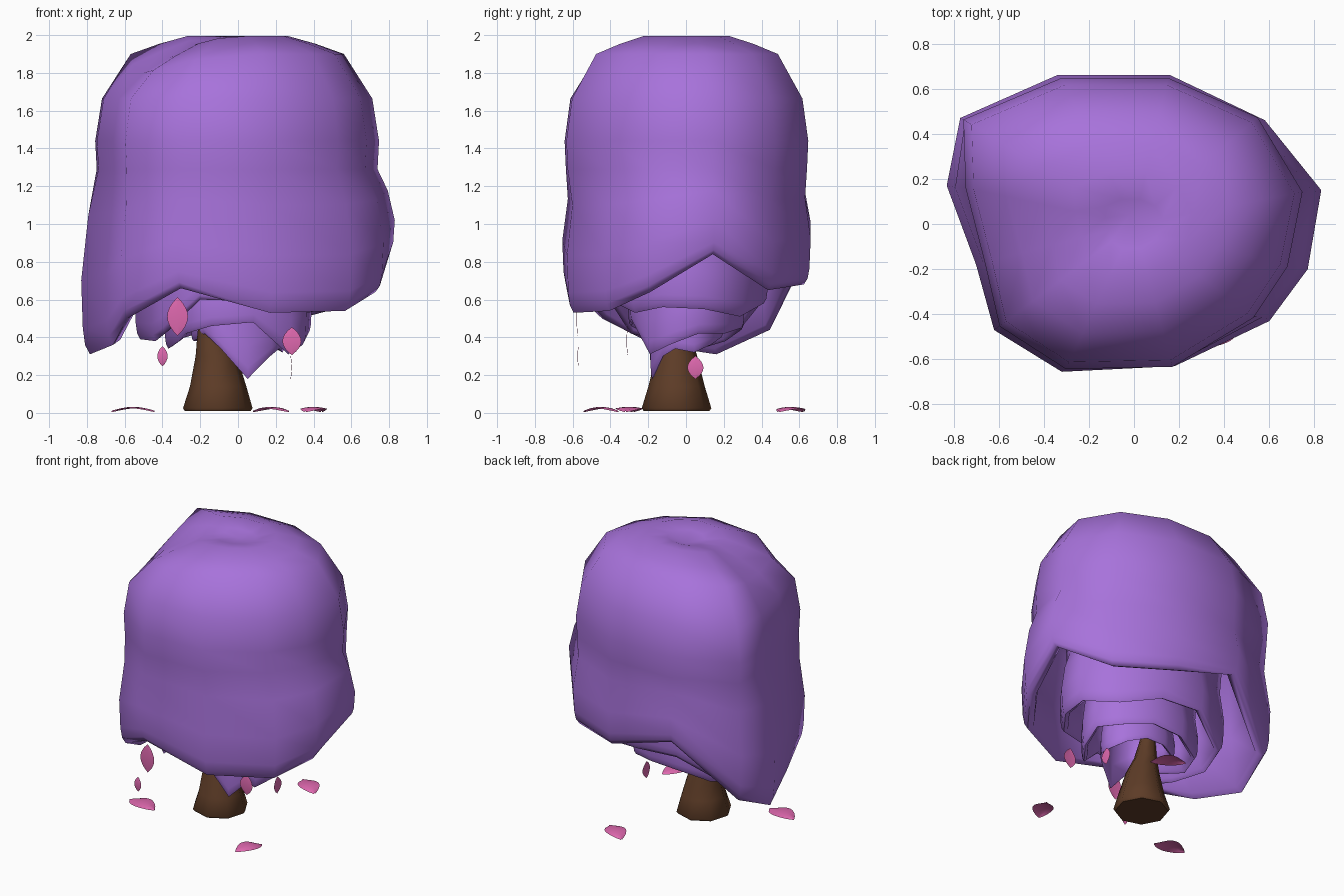
import bpy, bmesh, math
from mathutils import Matrix, Vector

if "Cube" in bpy.data.objects:
    bpy.data.objects.remove(bpy.data.objects["Cube"])


def material(name, rgb):
    m = bpy.data.materials.new(name)
    m.diffuse_color = (*rgb, 1)
    m.use_nodes = True
    m.node_tree.nodes["Principled BSDF"].inputs["Base Color"].default_value = m.diffuse_color
    return m


PURPLE = material("foliage_purple", (0.39, 0.17, 0.71))
BROWN = material("bark_brown", (0.11, 0.045, 0.02))
PINK = material("petal_pink", (0.74, 0.14, 0.43))


def finish(name, bm, mat, angle):
    me = bpy.data.meshes.new(name)
    bmesh.ops.recalc_face_normals(bm, faces=bm.faces)
    bm.to_mesh(me)
    bm.free()
    ob = bpy.data.objects.new(name, me)
    bpy.context.collection.objects.link(ob)
    me.materials.append(mat)
    bpy.ops.object.select_all(action='DESELECT')
    ob.select_set(True)
    bpy.context.view_layer.objects.active = ob
    bpy.ops.object.shade_smooth_by_angle(angle=math.radians(angle))
    return ob


def loft(name, rings, mat, angle, cap_start, cap_end):
    """Join rings of points; a cap is a pole point, or None for a flat face."""
    bm = bmesh.new()
    loops = [[bm.verts.new(p) for p in r] for r in rings]
    n = len(loops[0])
    for a, b in zip(loops, loops[1:]):
        for i in range(n):
            j = (i + 1) % n
            bm.faces.new((a[i], a[j], b[j], b[i]))
    for loop, cap in ((loops[0], cap_start), (loops[-1], cap_end)):
        if cap is None:
            bm.faces.new(loop)
        else:
            pole = bm.verts.new(cap)
            for i in range(n):
                bm.faces.new((loop[i], loop[(i + 1) % n], pole))
    return finish(name, bm, mat, angle)


# plan outlines of skirt and dome, counter-clockwise from +x
OUTLINE = [(.83, .15), (.58, .46), (.16, .66), (-.34, .66), (-.77, .47), (-.83, .17),
           (-.70, -.18), (-.62, -.47), (-.32, -.655), (.18, -.63), (.60, -.43), (.77, -.20)]
UPPER = [(.79, .15), (.58, .50), (.16, .685), (-.34, .685), (-.80, .49), (-.79, .17),
         (-.70, -.18), (-.63, -.48), (-.32, -.68), (.18, -.67), (.56, -.44), (.72, -.20)]
# how much the dome sags towards its left side
SAG = [0, 0, 0, 0, 0, .04, .07, .06, .02, 0, 0, 0]
# (width, height as a share of the top) for the dome
DOME = [(.16, .988), (.33, .998), (.52, .977), (.71, .950), (.90, .832), (.945, .72), (.935, .645)]
# (width, share of the way down to the hem) for the skirt, folding under to the inside
SKIRT = [(.955, .25), (1.0, .6), (.99, .86), (.975, .95), (.945, 1.0), (.89, .97), (.85, .6)]


def canopy(name, scale, top, hem):
    rings = []
    for f, h in DOME:
        sag = f if f < .8 else 0
        rings.append([(x * f * scale, y * f * scale, (h - sag * s) * top if h > .9 else h * top)
                      for (x, y), s in zip(UPPER, SAG)])
    waist = DOME[-1][1] * top
    for f, t in SKIRT:
        rings.append([(x * f * scale, y * f * scale, waist + (z - waist) * t)
                      for (x, y), z in zip(OUTLINE, hem)])
    rings.append([(x * .82 * scale, y * .82 * scale, waist) for x, y in OUTLINE])
    loft(name, rings, PURPLE, 80, (-.02 * scale, .04 * scale, top * .975), (0, 0, top * .85))


# nested drooping layers, outermost first
canopy("canopy_outer", 1.0, 2.0,
       [.84, .65, .68, .82, .44, .31, .36, .50, .66, .53, .54, .64])
canopy("canopy_second", .66, 1.6,
       [.55, .51, .58, .60, .45, .39, .38, .42, .60, .59, .53, .56])
canopy("canopy_third", .47, 1.2,
       [.42, .42, .45, .44, .38, .34, .38, .42, .46, .48, .31, .36])
canopy("canopy_inner", .30, .95,
       [.32, .36, .40, .40, .38, .38, .40, .42, .34, .18, .30, .34])

# trunk
TRUNK = [(-.107, -.05, .175, .01), (-.107, -.05, .185, .025), (-.105, -.05, .15, .14),
         (-.115, -.05, .11, .30), (-.14, -.05, .075, .42), (-.15, -.04, .05, .56)]
loft("trunk", [[(cx + r * math.cos(k * math.tau / 8 + .1), cy + r * math.sin(k * math.tau / 8 + .1), z)
                for k in range(8)] for cx, cy, r, z in TRUNK], BROWN, 50, None, None)


def petal(name, loc, length, width, rot, arch):
    """Leaf-shaped sheet lying along its local x axis, arched upward."""
    bm = bmesh.new()
    rows = []
    n = 8
    for i in range(n + 1):
        u = i / n
        w = width / 2 * math.sin(math.pi * u) ** .8 if 0 < i < n else width * .02
        rows.append([bm.verts.new(((u - .5) * length, s * w,
                                   arch * (math.sin(math.pi * u) - .4 * s * s)))
                     for s in (-1, -.5, 0, .5, 1)])
    for a, b in zip(rows, rows[1:]):
        for k in range(4):
            bm.faces.new((a[k], a[k + 1], b[k + 1], b[k]))
    ob = finish(name, bm, PINK, 60)
    ob.matrix_world = Matrix.Translation(Vector(loc)) @ rot


def flat(deg):
    return Matrix.Rotation(math.radians(deg), 4, 'Z')


def upright(deg):
    # long axis vertical, face turned about z (0 faces the +x direction)
    return flat(deg) @ Matrix.Rotation(math.radians(90), 4, 'Y')


# petals on the ground
petal("ground_petal_left", (-.555, -.30, .012), .23, .15, flat(-10), .02)
petal("ground_petal_front", (.40, -.45, .012), .20, .14, flat(65), .02)
petal("ground_petal_back", (.175, .555, .012), .23, .14, flat(-35), .02)

# petals falling in the air
petal("falling_petal_large", (-.32, -.575, .51), .20, .11, upright(-90), .005)
petal("falling_petal_right", (.285, -.31, .38), .145, .10, upright(-90), .005)
petal("falling_petal_small", (-.40, -.57, .30), .105, .055, upright(-90), .005)
petal("falling_petal_side", (.28, .05, .24), .12, .085, upright(0), .005)
